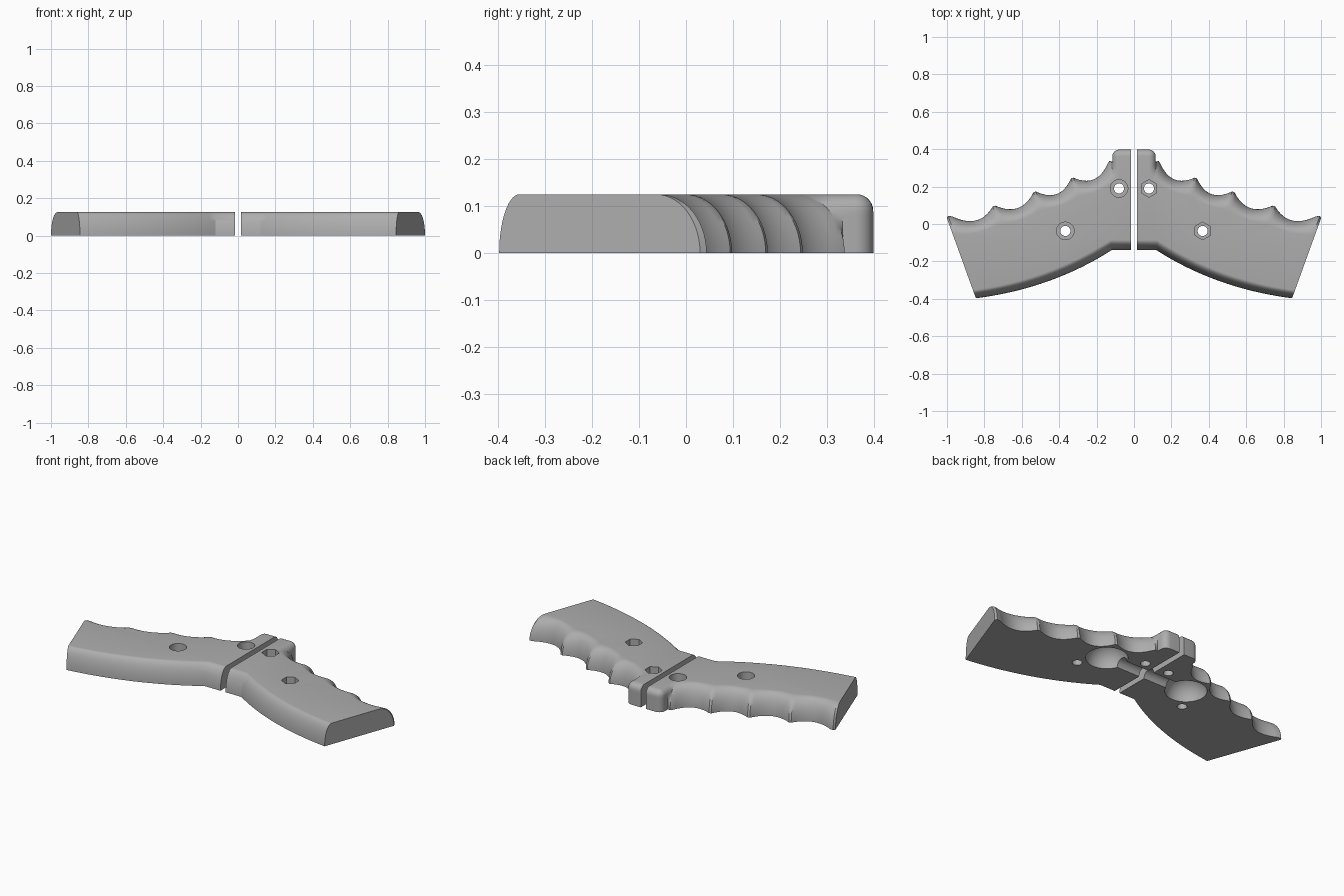
import bpy, bmesh, math
from mathutils import Vector

if "Cube" in bpy.data.objects:
    bpy.data.objects.remove(bpy.data.objects["Cube"], do_unlink=True)

H = 0.125                     # thickness of each grip half
INNER = 0.017                 # half of the gap between the halves
AXIS = Vector((0.342, 0.94))  # direction the finger side faces

grey = bpy.data.materials.new("grey plastic")
grey.use_nodes = True
grey.diffuse_color = (0.42, 0.42, 0.42, 1)
grey.node_tree.nodes["Principled BSDF"].inputs["Base Color"].default_value = grey.diffuse_color


def grip_outline():
    """Rim points: (base point, point inset at the top, height of the rounding)."""
    rim = []

    def add(x, y, inset, h):
        rim.append((Vector((x, y)), Vector((x, y)) + Vector(inset), h))

    # curved palm side, from the middle to the end
    add(INNER, -0.14, (0, 0.055), H)
    n = 20
    start, mid, end = Vector((0.12, -0.14)), Vector((0.44, -0.345)), Vector((0.845, -0.397))
    for i in range(n + 1):
        t = i / n
        p = start * (1 - t) ** 2 + mid * 2 * t * (1 - t) + end * t * t
        add(p.x, p.y, Vector((0.005, 0.055)).lerp(Vector((0.016, 0.043)), t), H)
    # outer tip, then four scooped finger grooves back towards the middle
    add(1.0, 0.03, AXIS * -0.1, H)
    peaks = [Vector(p) for p in ((0.98, 0.045), (0.75, 0.102), (0.533, 0.178),
                                 (0.333, 0.252), (0.136, 0.335))]
    steps = 16
    add(0.994, 0.044, AXIS * -0.107, H)
    for a, b in zip(peaks, peaks[1:]):
        for i in range(steps + 1):
            t = 0.03 + 0.94 * i / steps
            bow = 1 - (2 * t - 1) ** 2
            p = a.lerp(b, t) - AXIS * 0.058 * bow
            add(p.x, p.y, AXIS * -(0.11 - 0.046 * bow), H)
    add(0.132, 0.337, AXIS * -0.11, H)
    # clamp block beside the joint
    r = 0.035
    add(0.116, 0.333, (-r, -0.06), r)
    for i in range(7):
        a = math.radians(15 * i)
        out = Vector((math.cos(a), math.sin(a)))
        p = Vector((0.079, 0.361)) + out * 0.037
        add(p.x, p.y, out * -r, r)
    add(INNER, 0.398, (0, -r), r)
    return rim


def make_object(name, bm):
    mesh = bpy.data.meshes.new(name)
    bm.to_mesh(mesh)
    bm.free()
    obj = bpy.data.objects.new(name, mesh)
    bpy.context.collection.objects.link(obj)
    mesh.materials.append(grey)
    return obj


def loft_grip(name, side):
    """Stack the rim at several heights, pulling it in along each rounding."""
    bm = bmesh.new()
    rim = grip_outline()
    rings = []
    levels = 14
    for k in range(levels + 1):
        z = H * math.sin(math.pi / 2 * k / levels)
        ring = []
        for base, top, h in rim:
            s = min(1, max(0, (z - (H - h)) / h))
            p = base.lerp(top, 1 - math.sqrt(1 - s * s))
            ring.append(bm.verts.new((p.x * side, p.y, z)))
        rings.append(ring)
    for low, high in zip(rings, rings[1:]):
        for i in range(len(rim)):
            j = (i + 1) % len(rim)
            bm.faces.new((low[i], low[j], high[j], high[i]))
    bm.faces.new(rings[0])
    bm.faces.new(rings[-1])
    bmesh.ops.recalc_face_normals(bm, faces=bm.faces)
    return make_object(name, bm)


def cylinder(name, radius, depth, sides, location, along_x=False):
    bm = bmesh.new()
    bmesh.ops.create_cone(bm, cap_ends=True, segments=sides, radius1=radius,
                          radius2=radius, depth=depth)
    obj = make_object(name, bm)
    obj.location = location
    if along_x:
        obj.rotation_euler.y = math.pi / 2
    else:
        obj.rotation_euler.z = math.pi / 2 if sides > 6 else 0
    return obj


def ball(name, radius, location):
    bm = bmesh.new()
    bmesh.ops.create_uvsphere(bm, u_segments=48, v_segments=25, radius=radius)
    obj = make_object(name, bm)
    obj.location = location
    return obj


def cut(target, cutters):
    for cutter in cutters:
        mod = target.modifiers.new(cutter.name, 'BOOLEAN')
        mod.operation = 'DIFFERENCE'
        mod.solver = 'EXACT'
        mod.object = cutter
    bpy.context.view_layer.objects.active = target
    for mod in list(target.modifiers):
        bpy.ops.object.modifier_apply(modifier=mod.name)
    for cutter in cutters:
        bpy.data.objects.remove(cutter, do_unlink=True)


# left half takes hexagonal nuts, right half takes round bolt heads
for name, side, sides in (("left_grip_half", 1, 6), ("right_grip_half", -1, 32)):
    grip = loft_grip(name, side)
    cutters = []
    for x, y in ((0.08, 0.19), (0.367, -0.037)):
        cutters.append(cylinder("bolt_hole", 0.027, 0.5, 24, (x * side, y, 0)))
        cutters.append(cylinder("bolt_recess", 0.047, 0.12, sides, (x * side, y, H)))
    # ball socket and its channel on the mating face
    cutters.append(ball("ball_socket", 0.114, (0.277 * side, 0.103, 0)))
    cutters.append(cylinder("stem_channel", 0.04, 0.3, 32, (0.13 * side, 0.103, 0), True))
    cut(grip, cutters)
    bpy.ops.object.select_all(action='DESELECT')
    grip.select_set(True)
    bpy.context.view_layer.objects.active = grip
    bpy.ops.object.shade_smooth_by_angle(angle=math.radians(30))
